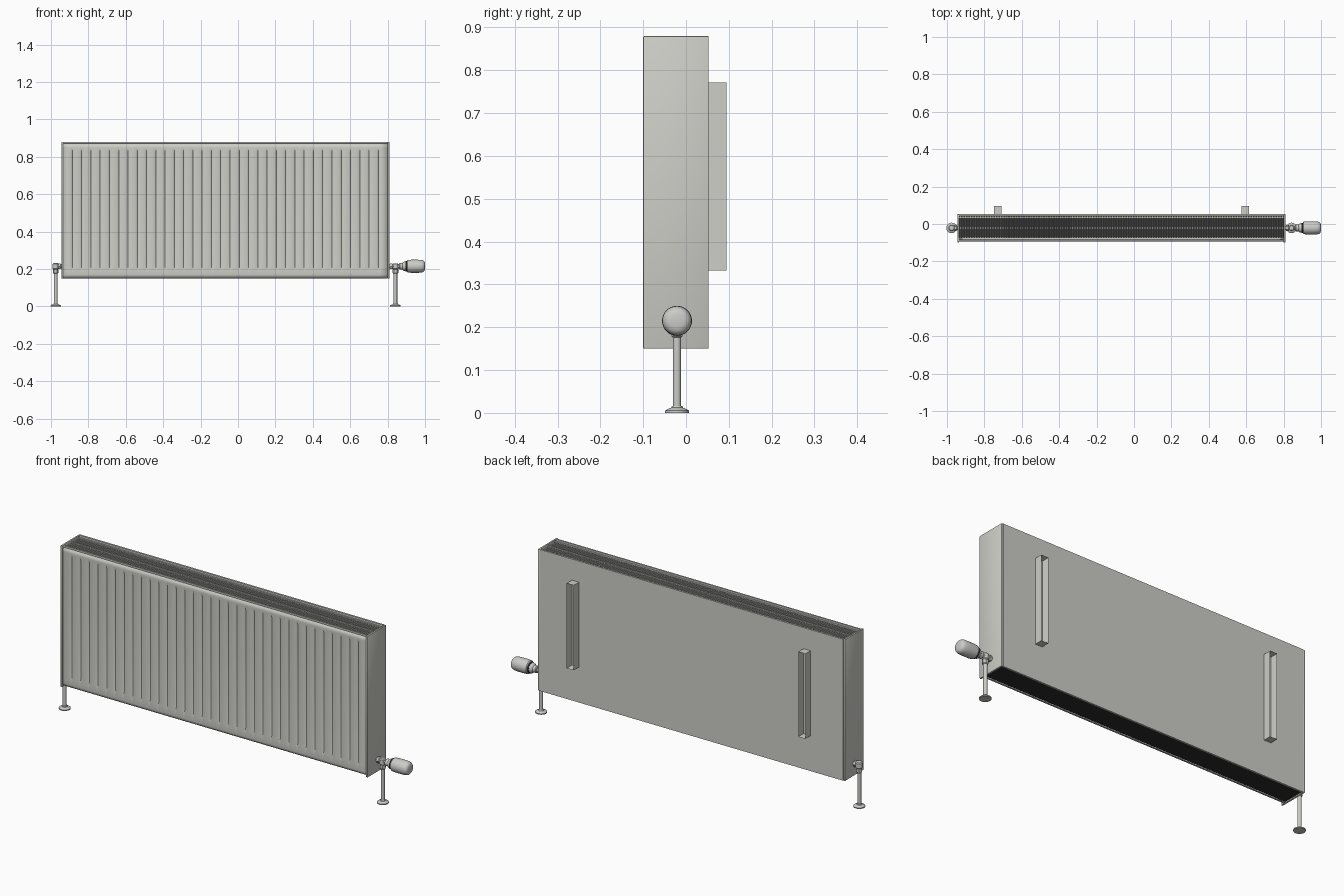
import bpy, bmesh, math
from mathutils import Matrix, Vector

if "Cube" in bpy.data.objects:
    bpy.data.objects.remove(bpy.data.objects["Cube"])


def material(name, rgb):
    m = bpy.data.materials.new(name)
    m.use_nodes = True
    m.diffuse_color = (*rgb, 1)
    m.node_tree.nodes["Principled BSDF"].inputs["Base Color"].default_value = (*rgb, 1)
    return m


ENAMEL = material("warm white enamel", (0.62, 0.62, 0.58))
METAL = material("pale metal", (0.6, 0.6, 0.58))
DARK = material("dark interior", (0.025, 0.025, 0.025))


def finish(name, bm, mat, smooth=False):
    bmesh.ops.recalc_face_normals(bm, faces=bm.faces)
    mesh = bpy.data.meshes.new(name)
    bm.to_mesh(mesh)
    bm.free()
    mesh.materials.append(mat)
    ob = bpy.data.objects.new(name, mesh)
    bpy.context.scene.collection.objects.link(ob)
    if smooth:
        bpy.ops.object.select_all(action="DESELECT")
        ob.select_set(True)
        bpy.context.view_layer.objects.active = ob
        bpy.ops.object.shade_smooth_by_angle(angle=math.radians(35))
    return ob


def add_box(bm, x, y, z):
    size = Matrix.Diagonal((x[1] - x[0], y[1] - y[0], z[1] - z[0], 1))
    centre = Matrix.Translation((sum(x) / 2, sum(y) / 2, sum(z) / 2))
    return bmesh.ops.create_cube(bm, size=1, matrix=centre @ size)["verts"]


def box(name, x, y, z, mat=ENAMEL, bevel=0):
    bm = bmesh.new()
    add_box(bm, x, y, z)
    if bevel:
        bmesh.ops.bevel(bm, geom=bm.edges[:], offset=bevel, segments=2,
                        affect="EDGES", profile=0.5)
    return finish(name, bm, mat, bool(bevel))


def lathe(name, origin, profile, axis="Z", mat=METAL, sides=32):
    """Revolve (radius, distance) pairs around an axis through origin."""
    bm = bmesh.new()
    rings = []
    for r, d in profile:
        ring = []
        for i in range(sides):
            a = math.tau * i / sides
            u, v = r * math.cos(a), r * math.sin(a)
            p = (u, v, d) if axis == "Z" else (d, u, v)
            ring.append(bm.verts.new(Vector(origin) + Vector(p)))
        rings.append(ring)
    for a, b in zip(rings, rings[1:]):
        for i in range(sides):
            j = (i + 1) % sides
            bm.faces.new((a[i], a[j], b[j], b[i]))
    bm.faces.new(rings[0])
    bm.faces.new(rings[-1])
    return finish(name, bm, mat, True)


# Main casing
X0, X1 = -0.945, 0.81
Y0, Y1 = -0.1, 0.053
Z0, Z1 = 0.15, 0.88
WALL = 0.01
IN0, IN1 = X0 + WALL, X1 - WALL
box("right_side_panel", (X0, IN0), (Y0, Y1), (Z0, Z1), bevel=0.003)
box("left_side_panel", (IN1, X1), (Y0, Y1), (Z0, Z1), bevel=0.003)
box("back_panel", (IN0, IN1), (Y1 - WALL, Y1), (Z0, Z1))
box("front_top_rail", (IN0, IN1), (-0.092, -0.084), (0.871, Z1))
box("dark_core", (IN0, IN1), (-0.072, Y1 - WALL), (0.156, 0.85), DARK)

# Fluted front panel with rolled top and bottom edges
RIBS = 35
pitch = (IN1 - IN0) / RIBS
columns = [(IN0, 0)]
for i in range(1, RIBS):
    x = IN0 + i * pitch
    columns += [(x - 0.008, 0), (x - 0.003, 0.003), (x, 0.006),
                (x + 0.003, 0.003), (x + 0.008, 0)]
columns.append((IN1, 0))
roll = 0.022
arc = [math.pi / 2 * k / 6 for k in range(7)]
rows = [(Z0 + roll * (1 - math.cos(a)), roll * (1 - math.sin(a)), 0) for a in arc]
rows += [(0.2, 0, 0), (0.215, 0, 1), (0.825, 0, 1), (0.845, 0, 0)]
rows += [(0.873 - roll * (1 - math.cos(a)), roll * (1 - math.sin(a)), 0)
         for a in reversed(arc)]
bm = bmesh.new()
grid = [[bm.verts.new((x, -0.094 + back + cut * groove, z)) for x, cut in columns]
        for z, back, groove in rows]
for low, high in zip(grid, grid[1:]):
    for i in range(len(columns) - 1):
        bm.faces.new((low[i], low[i + 1], high[i + 1], high[i]))
front = finish("fluted_front_panel", bm, ENAMEL, True)
solid = front.modifiers.new("thickness", "SOLIDIFY")
solid.thickness = 0.003
solid.offset = -1

# Top grille: cross slats and long rails
bm = bmesh.new()
SLATS = 130
for i in range(SLATS):
    x = IN0 + (i + 0.5) * (IN1 - IN0) / SLATS
    add_box(bm, (x - 0.0024, x + 0.0024), (-0.084, Y1 - WALL), (0.862, 0.87))
for y in (-0.078, -0.021, 0.036):
    add_box(bm, (IN0, IN1), (y - 0.003, y + 0.003), (0.862, 0.873))
finish("top_grille", bm, ENAMEL)

# Wall brackets: shallow trays open towards the wall
for side, x in (("right", -0.728), ("left", 0.595)):
    bm = bmesh.new()
    y, z = (Y1, 0.095), (0.332, 0.771)
    add_box(bm, (x - 0.02, x + 0.02), y, z)
    bm.normal_update()
    rear = [f for f in bm.faces if f.normal.y > 0.9]
    bmesh.ops.inset_region(bm, faces=rear, thickness=0.003)
    bmesh.ops.translate(bm, verts=rear[0].verts[:], vec=(0, -0.039, 0))
    finish(side + "_wall_bracket", bm, ENAMEL)

# Feed pipes with floor collars and nuts
YP, ZP = -0.021, 0.215
for side, x in (("right", -0.975), ("left", 0.842)):
    lathe(side + "_pipe", (x, YP, 0), [(0.0095, 0.002), (0.0095, 0.19)])
    lathe(side + "_floor_collar", (x, YP, 0),
          [(0.028, 0), (0.028, 0.005), (0.022, 0.009), (0.014, 0.012), (0.012, 0.016)])
    lathe(side + "_pipe_nut", (x, YP, 0),
          [(0.012, 0.176), (0.015, 0.179), (0.015, 0.197), (0.012, 0.2)], sides=6)

# Shut-off valve on the right end
lathe("shutoff_body", (-0.975, YP, 0),
      [(0.013, 0.198), (0.017, 0.203), (0.017, 0.226), (0.013, 0.231), (0.008, 0.232)])
lathe("shutoff_tail", (0, YP, ZP), [(0.011, -0.975), (0.011, X0 + 0.002)], "X")
lathe("shutoff_nut", (0, YP, ZP),
      [(0.014, -0.962), (0.016, -0.96), (0.016, -0.949), (0.014, -0.947)], "X", sides=6)

# Thermostatic valve on the left end
lathe("valve_body", (0.842, YP, 0),
      [(0.012, 0.198), (0.016, 0.202), (0.016, 0.226), (0.012, 0.231)])
lathe("valve_tail", (0, YP, ZP), [(0.011, X1 - 0.002), (0.011, 0.88)], "X")
lathe("valve_nut", (0, YP, ZP),
      [(0.014, 0.812), (0.016, 0.814), (0.016, 0.826), (0.014, 0.828)], "X", sides=6)
lathe("head_collar", (0, YP, ZP),
      [(0.014, 0.862), (0.018, 0.865), (0.018, 0.88), (0.024, 0.886), (0.026, 0.896)], "X")
lathe("head_gap_ring", (0, YP, ZP), [(0.027, 0.895), (0.027, 0.904)], "X", DARK)
lathe("thermostat_head", (0, YP, ZP),
      [(0.029, 0.903), (0.033, 0.907), (0.035, 0.925), (0.035, 0.96), (0.034, 0.98),
       (0.031, 0.991), (0.025, 0.997), (0.016, 0.9995), (0.004, 1.0)], "X")
